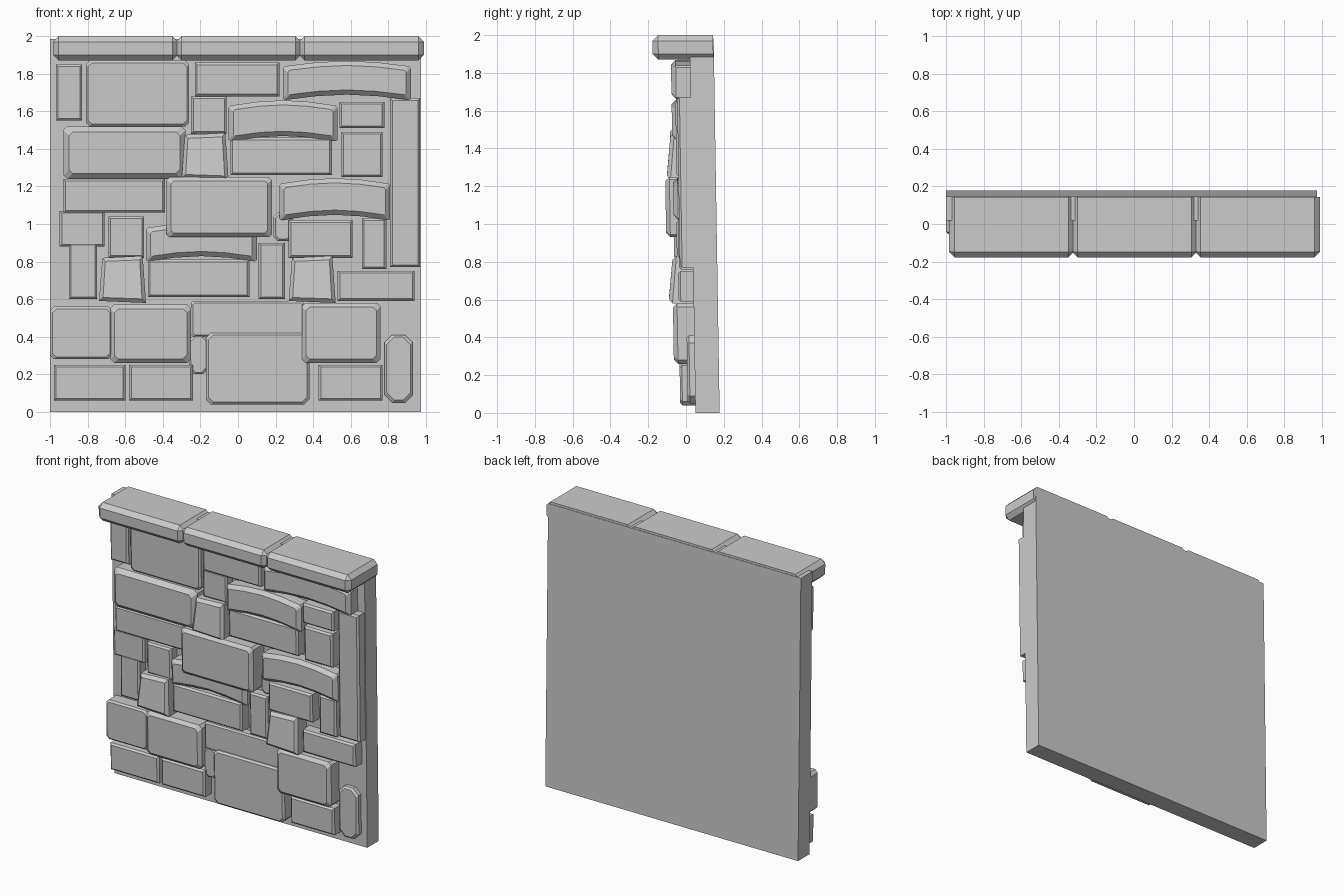
import bpy, bmesh, math

if "Cube" in bpy.data.objects:
    bpy.data.objects.remove(bpy.data.objects["Cube"])

LEAN = 0.016  # wall tips slightly forward with height


def front_y(z):
    return 0.05 - LEAN * z


def finish(name, bm):
    bmesh.ops.recalc_face_normals(bm, faces=bm.faces)
    me = bpy.data.meshes.new(name)
    bm.to_mesh(me)
    bm.free()
    ob = bpy.data.objects.new(name, me)
    bpy.context.collection.objects.link(ob)


def stone(name, x0, x1, z0, z1, t, ch=0.012, clip=0.0, bow=0.0, pinch=0.0, tilt=0.0):
    """Stone standing t out of the slab, with a chamfered front, optional arch, pinch and tilt."""
    n = 4 if bow else 1
    cx, cz, w, h = (x0 + x1) / 2, (z0 + z1) / 2, x1 - x0, z1 - z0

    def ring(inset, depth):
        a, b, c, d = x0 + inset, x1 - inset, z0 + inset, z1 - inset
        k = clip
        pts = []
        for i in range(n + 1):
            pts.append((a + k + (b - a - 2 * k) * i / n, c))
        if k:
            pts += [(b, c + k), (b, d - k)]
        for i in range(n + 1):
            pts.append((b - k - (b - a - 2 * k) * i / n, d))
        if k:
            pts += [(a, d - k), (a, c + k)]
        out = []
        for x, z in pts:
            u, v = (x - cx) / w, (z - cz) / h
            z += bow * (math.cos(u * math.pi) - 0.7)
            x = cx + (x - cx) * (1 - pinch * (v + 0.5))
            z += pinch * 0.15 * u * v
            out.append(bm.verts.new((x, front_y(z) - depth + tilt * v * (depth > 0), z)))
        return out

    bm = bmesh.new()
    rings = [ring(0, -0.02), ring(0, t - ch), ring(ch, t)]
    for r, s in zip(rings, rings[1:]):
        for i in range(len(r)):
            j = (i + 1) % len(r)
            bm.faces.new((r[i], r[j], s[j], s[i]))
    bm.faces.new(rings[0])
    bm.faces.new(rings[-1])
    finish(name, bm)


def box(name, x0, x1, y0, y1, z0, z1, bevel=0.0):
    bm = bmesh.new()
    bmesh.ops.create_cube(bm, size=1)
    for v in bm.verts:
        v.co = ((x0 + x1) / 2 + v.co.x * (x1 - x0), (y0 + y1) / 2 + v.co.y * (y1 - y0),
                (z0 + z1) / 2 + v.co.z * (z1 - z0))
    if bevel:
        edges = [e for e in bm.edges if min(v.co.y for v in e.verts) < y1 - 1e-4]
        bmesh.ops.bevel(bm, geom=edges, offset=bevel, segments=1, affect='EDGES')
    for v in bm.verts:
        v.co.y -= LEAN * (v.co.z - z0)
    finish(name, bm)


# Backing slab
box("backing_slab", -1.0, 0.975, 0.05, 0.178, 0, 1.985)

# Coping stones along the top
for i in range(3):
    x = -0.985 + i * 0.655
    box(f"coping_stone_{i + 1}", x, x + 0.665, -0.176, 0.145, 1.87, 2.0, 0.03)

# Small crisp bricks: x0, x1, z0, z1, thickness
bricks = [
    (-.97, -.83, 1.55, 1.85, .07), (-.23, .22, 1.68, 1.86, .09), (.54, .78, 1.51, 1.65, .08),
    (.55, .77, 1.25, 1.49, .08), (-.04, .50, 1.26, 1.46, .08), (-.93, -.39, 1.06, 1.24, .08),
    (-.95, -.71, .88, 1.07, .07), (-.69, -.50, .82, 1.04, .07), (-.90, -.75, .60, .90, .07),
    (.27, .61, .82, 1.02, .085), (.66, .79, .76, 1.03, .075), (.11, .25, .60, .90, .07),
    (-.48, .06, .61, .81, .085), (.53, .94, .59, .75, .08), (-.98, -.60, .06, .25, .08),
    (-.58, -.24, .06, .25, .08), (.43, .77, .06, .25, .08), (.81, .97, .77, 1.67, .07),
    (-.25, -.06, 1.48, 1.68, .065),
]
for i, b in enumerate(bricks):
    stone(f"brick_{i + 1}", *b)

# Large blocks with clipped corners: x0, x1, z0, z1, thickness, chamfer, corner clip
blocks = [
    (-.81, -.26, 1.52, 1.87, .075, .012, .02), (-.93, -.28, 1.24, 1.52, .11, .03, .02),
    (-.38, .18, .93, 1.25, .14, .022, .015), (-1.0, -.67, .28, .56, .095, .012, .02),
    (-.68, -.25, .26, .57, .11, .022, .02), (-.25, .35, .40, .59, .06, .01, .01),
    (.34, .76, .26, .58, .11, .022, .02), (-.17, .38, .04, .42, .08, .012, .025),
    (.78, .93, .05, .41, .04, .012, .04), (-.26, -.16, .20, .41, .055, .01, .025),
    (.19, .29, .91, 1.06, .05, .01, .02),
]
for i, b in enumerate(blocks):
    stone(f"block_{i + 1}", *b)

# Gently arched stones
arched = [(.24, .92, 1.68, 1.86, .10), (-.05, .53, 1.46, 1.65, .10),
          (.22, .81, 1.04, 1.235, .10), (-.49, .10, .82, 1.0, .10)]
for i, b in enumerate(arched):
    stone(f"arched_stone_{i + 1}", *b, ch=0.025, clip=0.01, bow=0.03)

# Wedge stones, narrower at the top and thicker at the foot
for i, (x, z) in enumerate([(-.30, 1.24), (-.74, .585), (.27, .585)]):
    stone(f"wedge_stone_{i + 1}", x, x + .25, z, z + .24, .12, ch=0.02, pinch=0.14, tilt=0.025)
